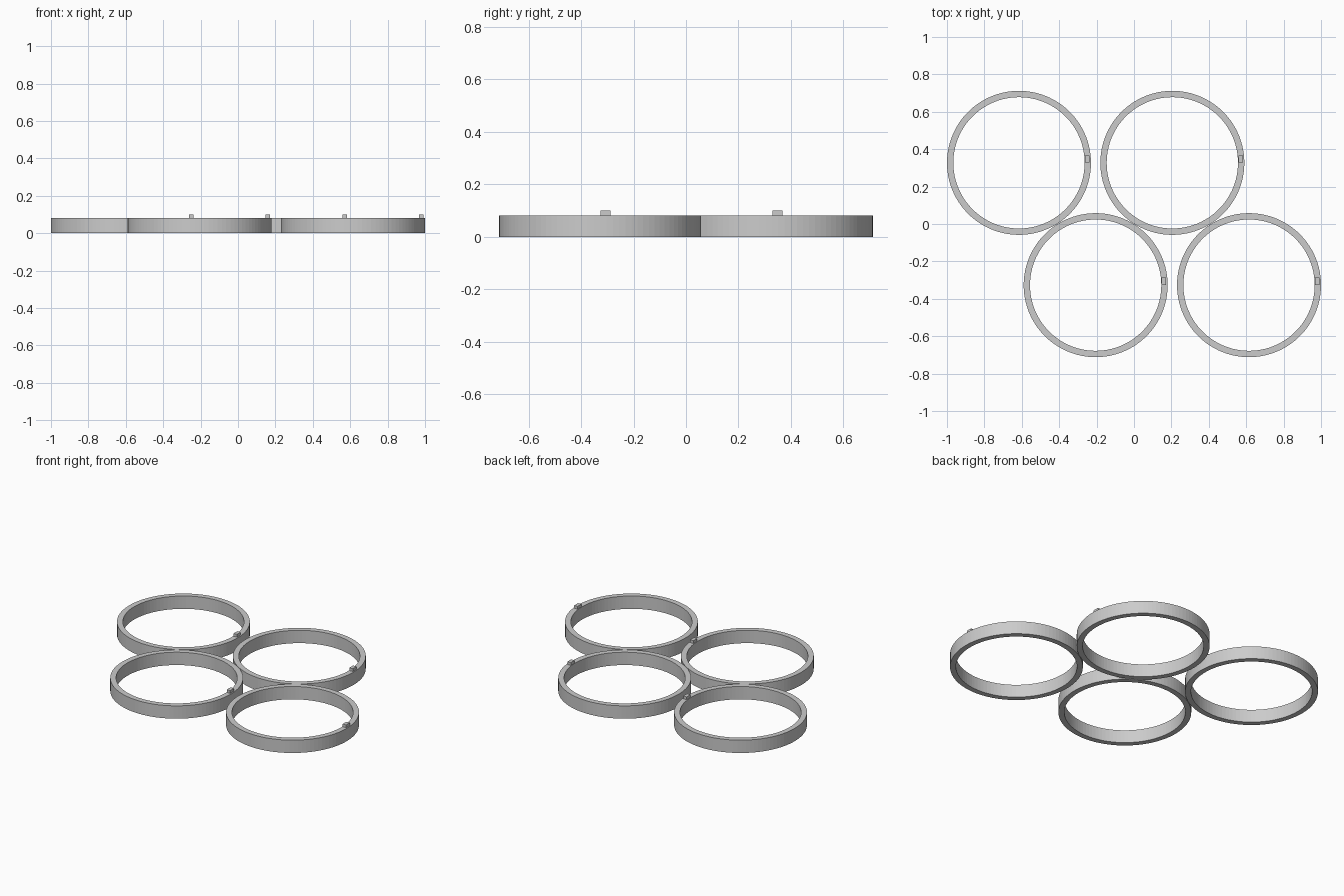
import bpy
import bmesh
from math import cos, sin, tau

cube = bpy.data.objects.get("Cube")
if cube:
    bpy.data.objects.remove(cube, do_unlink=True)

OUTER, INNER, HEIGHT, SIDES = 0.385, 0.351, 0.082, 100
PITCH, ROW_Y = 0.82, 0.327

grey = bpy.data.materials.new("plain grey")
grey.use_nodes = True
colour = (0.6, 0.6, 0.6, 1)
grey.diffuse_color = colour
grey.node_tree.nodes["Principled BSDF"].inputs["Base Color"].default_value = colour


def add_object(name, bm, location):
    bmesh.ops.recalc_face_normals(bm, faces=bm.faces)
    mesh = bpy.data.meshes.new(name)
    bm.to_mesh(mesh)
    bm.free()
    mesh.materials.append(grey)
    obj = bpy.data.objects.new(name, mesh)
    obj.location = location
    bpy.context.collection.objects.link(obj)
    return obj


def add_ring(name, x, y):
    """Flat band with a rectangular section swept round a circle."""
    section = [(OUTER, 0), (OUTER, HEIGHT), (INNER, HEIGHT), (INNER, 0)]
    bm = bmesh.new()
    loops = []
    for i in range(SIDES):
        a = tau * i / SIDES
        loops.append([bm.verts.new((r * cos(a), r * sin(a), z)) for r, z in section])
    for i, here in enumerate(loops):
        there = loops[(i + 1) % SIDES]
        for j in range(4):
            k = (j + 1) % 4
            bm.faces.new((here[j], there[j], there[k], here[k]))
    add_object(name, bm, (x, y, 0))


def add_tab(name, x, y, width):
    """Small raised marker on the rim."""
    bm = bmesh.new()
    bmesh.ops.create_cube(bm, size=1)
    bmesh.ops.scale(bm, vec=(width, 0.038, 0.02), verts=bm.verts)
    add_object(name, bm, (x + 0.365, y + 0.021, HEIGHT + 0.008))


# Two staggered rows of two rings, each with its marker tab
for row, y, shift in (("back", ROW_Y, -PITCH / 4), ("front", -ROW_Y, PITCH / 4)):
    for side, sign in (("right", -1), ("left", 1)):
        x = shift + sign * PITCH / 2
        add_ring(f"{row}_{side}_ring", x, y)
        add_tab(f"{row}_{side}_tab", x, y, 0.024)
